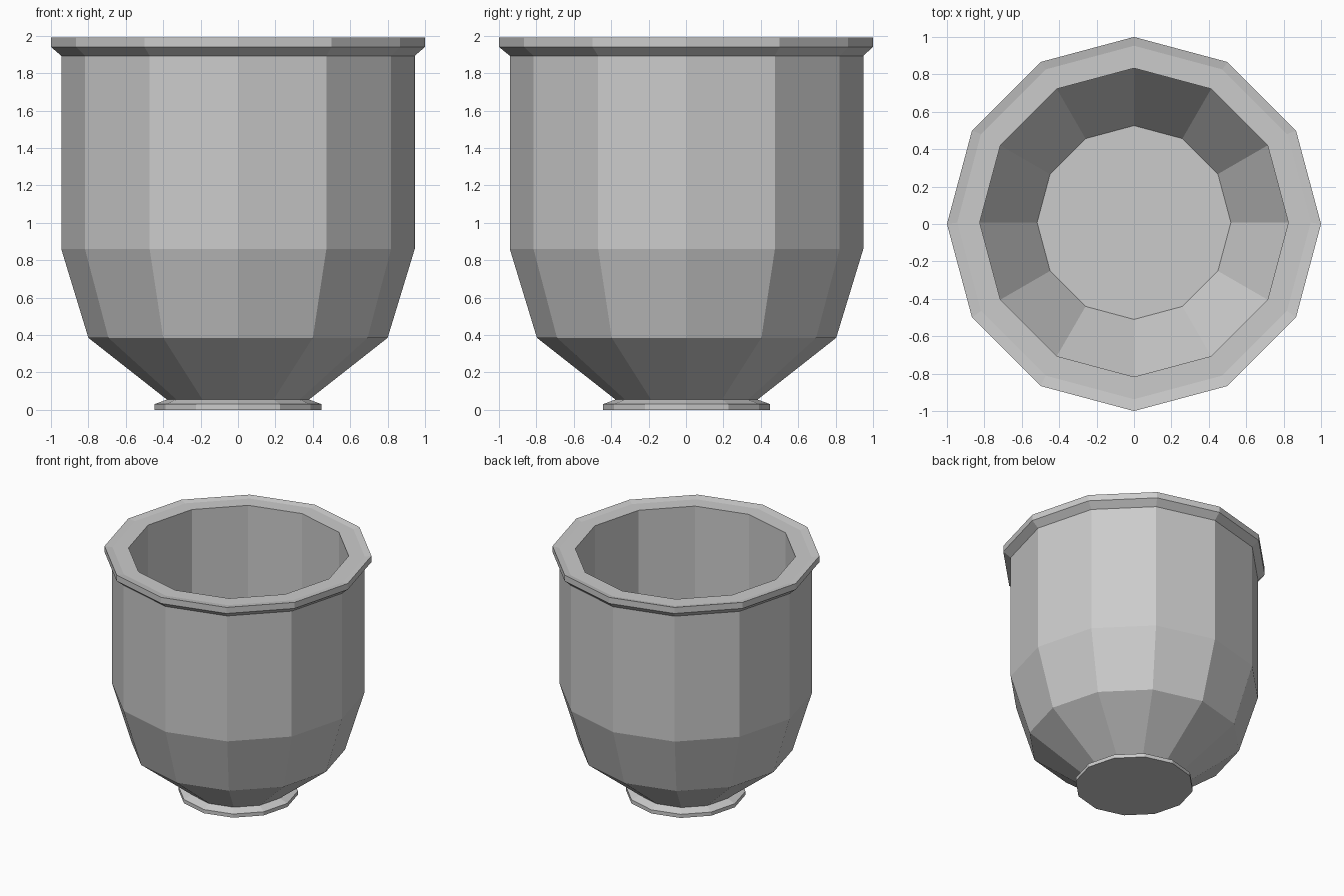
import bpy, bmesh
from math import cos, sin, tau

if "Cube" in bpy.data.objects:
    bpy.data.objects.remove(bpy.data.objects["Cube"])

SIDES = 12


def ring(bm, r, z, y=0.0):
    return [bm.verts.new((r * cos(tau * i / SIDES), r * sin(tau * i / SIDES) + y, z))
            for i in range(SIDES)]


def lathe(name, profile):
    """Sweep (radius, height, y offset) points into a faceted shell, capped at both ends."""
    bm = bmesh.new()
    rings = [ring(bm, *p) for p in profile]
    for a, b in zip(rings, rings[1:]):
        for i in range(SIDES):
            j = (i + 1) % SIDES
            bm.faces.new((a[i], a[j], b[j], b[i]))
    bm.faces.new(rings[0][::-1])
    bm.faces.new(rings[-1])
    bmesh.ops.recalc_face_normals(bm, faces=bm.faces)
    mesh = bpy.data.meshes.new(name)
    bm.to_mesh(mesh)
    bm.free()
    obj = bpy.data.objects.new(name, mesh)
    bpy.context.collection.objects.link(obj)
    return obj


lathe("pot", [
    # foot
    (0.447, 0.0, 0.003), (0.447, 0.03, 0.003), (0.38, 0.055, 0.003),
    # bowl and outer wall
    (0.80, 0.385, 0.003), (0.945, 0.86, 0.003), (0.945, 1.893, 0.003),
    # rim
    (1.0, 1.94, 0.0), (1.0, 1.99, 0.0), (0.945, 1.98, 0.008), (0.825, 1.98, 0.008),
    # inner wall and floor
    (0.825, 0.88, 0.008), (0.518, 0.45, 0.008),
])
